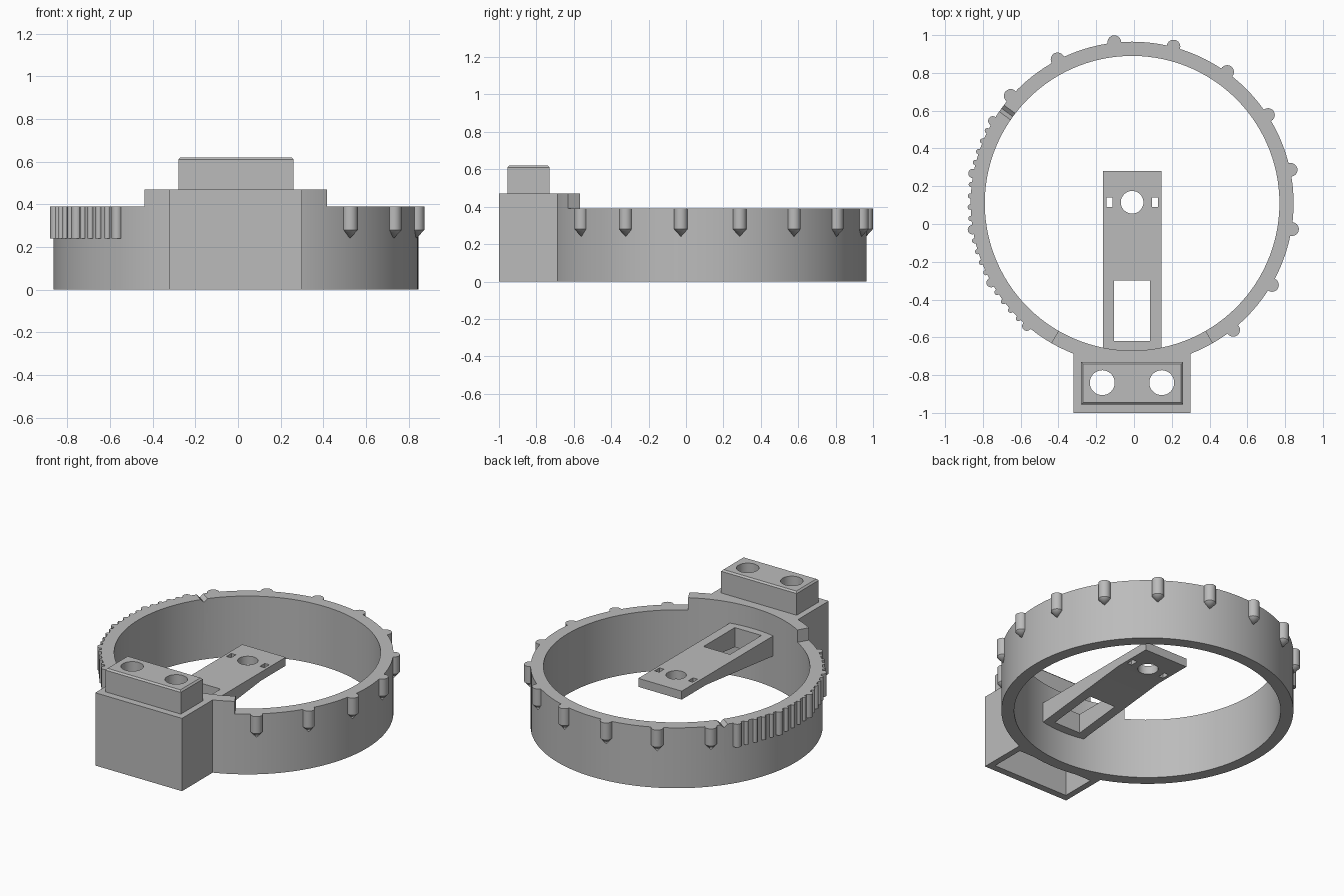
import bpy, bmesh
from math import radians, cos, sin, pi
from mathutils import Matrix, Vector

if "Cube" in bpy.data.objects:
    bpy.data.objects.remove(bpy.data.objects["Cube"], do_unlink=True)

CX, CY = -0.01, 0.11          # ring axis
R_OUT, R_IN = 0.855, 0.78
RIM, RAISED = 0.39, 0.47      # heights of the plain and raised rim

grey = bpy.data.materials.new("plain grey")
grey.use_nodes = True
grey.diffuse_color = (0.5, 0.5, 0.5, 1)
grey.node_tree.nodes["Principled BSDF"].inputs["Base Color"].default_value = (0.5, 0.5, 0.5, 1)


def finish(name, bm):
    bmesh.ops.recalc_face_normals(bm, faces=bm.faces)
    mesh = bpy.data.meshes.new(name)
    bm.to_mesh(mesh)
    bm.free()
    mesh.materials.append(grey)
    ob = bpy.data.objects.new(name, mesh)
    bpy.context.collection.objects.link(ob)
    return ob


def select(ob):
    bpy.ops.object.select_all(action='DESELECT')
    ob.select_set(True)
    bpy.context.view_layer.objects.active = ob


def smooth(ob):
    select(ob)
    bpy.ops.object.shade_smooth_by_angle(angle=radians(30))


def box(name, x, y, z, turn=None):
    bm = bmesh.new()
    size = (x[1] - x[0], y[1] - y[0], z[1] - z[0])
    mid = Vector((x[0] + x[1], y[0] + y[1], z[0] + z[1])) / 2
    bmesh.ops.create_cube(bm, size=1, matrix=Matrix.Translation(mid) @ Matrix.Diagonal((*size, 1)))
    return finish(name, bm)


def cylinder(name, x, y, r, z, sides=32):
    bm = bmesh.new()
    bmesh.ops.create_cone(bm, cap_ends=True, segments=sides, radius1=r, radius2=r, depth=z[1] - z[0],
                          matrix=Matrix.Translation((x, y, (z[0] + z[1]) / 2)))
    return finish(name, bm)


def arc_wall(name, start, end, z, step=3):
    """Rectangular section swept round the ring axis."""
    bm = bmesh.new()
    closed = end - start == 360
    count = (end - start) // step
    rows = []
    for i in range(count if closed else count + 1):
        a = radians(start + i * step)
        rows.append([bm.verts.new((CX + r * cos(a), CY + r * sin(a), h))
                     for r, h in ((R_IN, z[0]), (R_OUT, z[0]), (R_OUT, z[1]), (R_IN, z[1]))])
    for i in range(count):
        p, q = rows[i], rows[(i + 1) % len(rows)]
        for k in range(4):
            n = (k + 1) % 4
            bm.faces.new((p[k], p[n], q[n], q[k]))
    if not closed:
        bm.faces.new(rows[0])
        bm.faces.new(rows[-1])
    return finish(name, bm)


def cut(ob, cutters):
    for c in cutters:
        mod = ob.modifiers.new("cut", 'BOOLEAN')
        mod.operation = 'DIFFERENCE'
        mod.solver = 'EXACT'
        mod.object = c
        select(ob)
        bpy.ops.object.modifier_apply(modifier=mod.name)
        bpy.data.objects.remove(c, do_unlink=True)


def on_ring(deg, r):
    a = radians(deg)
    return CX + r * cos(a), CY + r * sin(a)


# Ring with a small V groove in its rim
ring = arc_wall("ring", 0, 360, (0, RIM))
bm = bmesh.new()
gx, gy = on_ring(144, (R_IN + R_OUT) / 2)
bmesh.ops.create_cube(bm, size=1, matrix=Matrix.Translation((gx, gy, RIM))
                      @ Matrix.Rotation(radians(144), 4, 'Z') @ Matrix.Rotation(pi / 4, 4, 'X')
                      @ Matrix.Diagonal((0.2, 0.03, 0.03, 1)))
cut(ring, [finish("groove_cutter", bm)])
smooth(ring)

# Raised rim at the front
smooth(arc_wall("raised_rim", -120, -60, (RIM, RAISED)))

# Pointed grip studs around the rim
for i in range(10):
    x, y = on_ring(-51.4 + 21.1 * i, 0.858)
    bm = bmesh.new()
    for r1, r2, low, high in ((0.036, 0.036, 0.28, RIM), (0, 0.036, 0.24, 0.28)):
        bmesh.ops.create_cone(bm, cap_ends=r1 > 0, segments=24, radius1=r1, radius2=r2, depth=high - low,
                              matrix=Matrix.Translation((x, y, (low + high) / 2)))
    bmesh.ops.remove_doubles(bm, verts=bm.verts, dist=0.0005)
    smooth(finish(f"stud_{i + 1}", bm))

# Fine scale ridges, every fifth one larger
for i in range(21):
    x, y = on_ring(149.4 + 4 * i, 0.857)
    r = 0.025 if i % 5 == 0 else 0.014
    smooth(cylinder(f"scale_ridge_{i + 1}", x, y, r, (0.24, RIM), 16))

# Housing, open underneath, with a bevelled plug on top and two bores
HOLES = (-0.168, 0.147)
housing = box("housing", (-0.32, 0.30), (-1, -0.687), (0, RAISED))
cut(housing, [box("cavity_cutter", (-0.28, 0.26), (-0.955, -0.73), (-0.1, 0.43))]
    + [cylinder("bore_cutter", x, -0.84, 0.066, (0.3, 0.7)) for x in HOLES])
smooth(housing)

plug = box("plug", (-0.28, 0.26), (-0.955, -0.73), (RAISED, 0.62))
bm = bmesh.new()
bm.from_mesh(plug.data)
edges = [e for e in bm.edges if all(v.co.z > 0.6 for v in e.verts)]
bmesh.ops.bevel(bm, geom=edges, offset=0.01, segments=1, affect='EDGES')
bm.to_mesh(plug.data)
bm.free()
cut(plug, [cylinder("bore_cutter", x, -0.84, 0.066, (0.3, 0.7)) for x in HOLES])
smooth(plug)

# Arm reaching into the ring, thicker towards its root
bm = bmesh.new()
side = [(0.28, 0.28), (0.28, 0.335), (-0.70, 0.335), (-0.70, 0.20), (0.03, 0.28)]
face = bm.faces.new([bm.verts.new((-0.165, y, z)) for y, z in side])
out = bmesh.ops.extrude_face_region(bm, geom=[face])
bmesh.ops.translate(bm, vec=(0.31, 0, 0), verts=[g for g in out["geom"] if isinstance(g, bmesh.types.BMVert)])
arm = finish("arm", bm)
through = (0.1, 0.5)
cut(arm, [box("window_cutter", (-0.105, 0.085), (-0.62, -0.30), through),
          cylinder("hole_cutter", CX, 0.115, 0.06, through),
          box("slot_cutter", (-0.146, -0.114), (0.09, 0.14), through),
          box("slot_cutter", (0.094, 0.126), (0.09, 0.14), through)])
smooth(arm)
